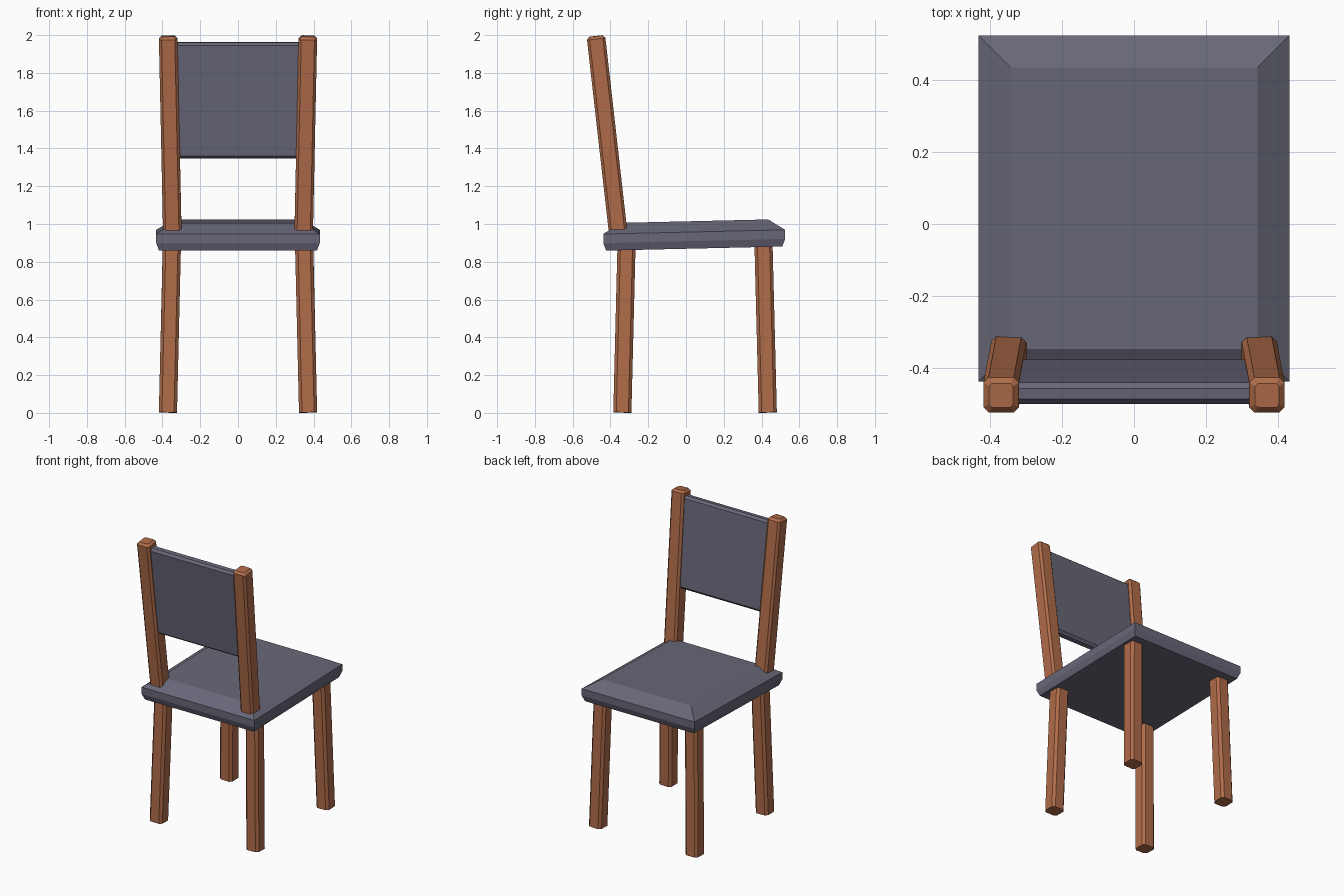
import bpy, bmesh
from mathutils import Vector

if "Cube" in bpy.data.objects:
    bpy.data.objects.remove(bpy.data.objects["Cube"])


def material(name, color):
    m = bpy.data.materials.new(name)
    m.diffuse_color = (*color, 1.0)
    m.use_nodes = True
    m.node_tree.nodes["Principled BSDF"].inputs["Base Color"].default_value = m.diffuse_color
    return m


wood = material("brown wood", (0.434, 0.150, 0.067))
cushion = material("grey upholstery", (0.138, 0.135, 0.188))


def loft(name, rings, mat, mirror=False):
    """Skin a stack of equal-length point rings and cap both ends."""
    bm = bmesh.new()
    loops = [[bm.verts.new(p) for p in ring] for ring in rings]
    n = len(loops[0])
    for a, b in zip(loops, loops[1:]):
        for i in range(n):
            j = (i + 1) % n
            bm.faces.new((a[i], a[j], b[j], b[i]))
    bm.faces.new(loops[0][::-1])
    bm.faces.new(loops[-1])
    bmesh.ops.recalc_face_normals(bm, faces=bm.faces)
    me = bpy.data.meshes.new(name)
    bm.to_mesh(me)
    bm.free()
    me.materials.append(mat)
    ob = bpy.data.objects.new(name, me)
    bpy.context.collection.objects.link(ob)
    if mirror:
        ob.modifiers.new("mirror", 'MIRROR')
    return ob


def octagon(center, axis, half, cut):
    """Square with cut corners, perpendicular to axis."""
    u = Vector((1, 0, 0))
    u = (u - axis * u.dot(axis)).normalized()
    v = axis.cross(u)
    k = half - cut
    pts = [(half, -k), (half, k), (k, half), (-k, half),
           (-half, k), (-half, -k), (-k, -half), (k, -half)]
    return [center + u * a + v * b for a, b in pts]


def bar(name, bottom, top, half, cut, tip=0.0):
    p, q = Vector(bottom), Vector(top)
    d = (q - p).normalized()
    rings = [octagon(p, d, half, cut)]
    if tip:
        rings += [octagon(q - d * tip, d, half, cut),
                  octagon(q, d, half - tip, cut * 0.6)]
    else:
        rings.append(octagon(q, d, half, cut))
    loft(name, rings, wood, mirror=True)


# Seat: four rectangular rings, tilted slightly up to the front
def seat_ring(inset, z):
    x, y0, y1 = 0.433 - inset, -0.438 + inset, 0.525 - inset
    return [(a, b, z + 0.022 * (b + 0.43) / 0.95)
            for a, b in ((-x, y0), (x, y0), (x, y1), (-x, y1))]


loft("seat", [seat_ring(0.015, 0.859), seat_ring(0.0, 0.899),
              seat_ring(0.0, 0.947), seat_ring(0.09, 1.004)], cushion)

# Legs and back posts, mirrored left to right
bar("front_leg", (0.371, -0.337, 0.002), (0.350, -0.315, 0.885), 0.048, 0.016)
bar("rear_leg", (0.371, 0.433, 0.002), (0.350, 0.410, 0.905), 0.048, 0.016)
bar("back_post", (0.348, -0.361, 0.970), (0.370, -0.477, 1.995), 0.049, 0.014, 0.015)

# Back panel: chamfered profile along the lean of the posts, run across x
lo, hi = Vector((0, -0.405, 1.348)), Vector((0, -0.472, 1.962))
up = (hi - lo).normalized()
out = Vector((0, up.z, -up.y))
t, c = 0.03, 0.015
profile = [lo - out * (t - c), lo + out * (t - c), lo + out * t + up * c,
           hi + out * t - up * c, hi + out * (t - c), hi - out * (t - c),
           hi - out * t - up * c, lo - out * t + up * c]
loft("back_panel", [[p + Vector((x, 0, 0)) for p in profile]
                    for x in (-0.325, 0.325)], cushion)
